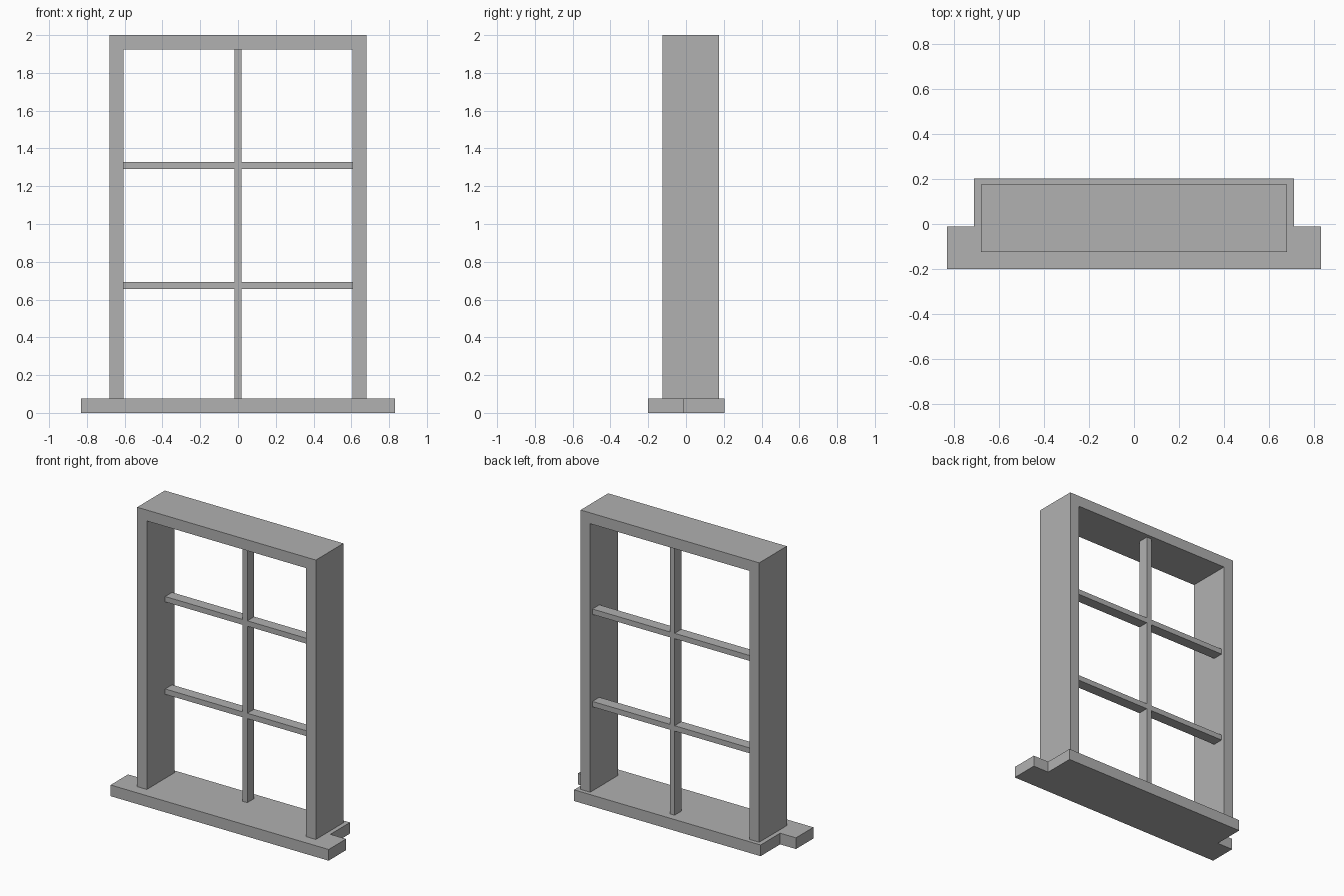
import bpy
import bmesh
from mathutils import Vector

if "Cube" in bpy.data.objects:
    bpy.data.objects.remove(bpy.data.objects["Cube"])

# One plain grey for the whole window
grey = bpy.data.materials.new("plain_grey")
grey.use_nodes = True
colour = (0.44, 0.44, 0.44, 1)
grey.diffuse_color = colour
grey.node_tree.nodes["Principled BSDF"].inputs["Base Color"].default_value = colour

SILL_TOP = 0.077
INNER = 0.607


def extrude_profile(name, points, direction):
    """Make a solid by extruding a closed flat outline."""
    bm = bmesh.new()
    face = bm.faces.new([bm.verts.new(p) for p in points])
    result = bmesh.ops.extrude_face_region(bm, geom=[face], use_keep_orig=True)
    moved = [g for g in result["geom"] if isinstance(g, bmesh.types.BMVert)]
    bmesh.ops.translate(bm, verts=moved, vec=Vector(direction))
    bmesh.ops.recalc_face_normals(bm, faces=bm.faces)
    mesh = bpy.data.meshes.new(name)
    bm.to_mesh(mesh)
    bm.free()
    mesh.materials.append(grey)
    obj = bpy.data.objects.new(name, mesh)
    bpy.context.collection.objects.link(obj)
    return obj


def mirrored(half):
    """Complete a right-hand outline with its mirror image."""
    return half + [(-x, v) for x, v in reversed(half)]


def bar(name, x0, x1, z0, z1):
    """Glazing bar set towards the back of the frame."""
    front, back = 0.075, 0.15
    outline = [(x0, front, z0), (x1, front, z0), (x1, front, z1), (x0, front, z1)]
    return extrude_profile(name, outline, (0, back - front, 0))


# Sill with side horns at the front
sill = mirrored([(0.83, -0.2), (0.83, -0.01), (0.71, -0.01), (0.71, 0.203)])
extrude_profile("sill", [(x, y, 0) for x, y in sill], (0, 0, SILL_TOP))

# Frame: two jambs and the head in one piece
frame = mirrored([(INNER, 1.925), (INNER, SILL_TOP), (0.68, SILL_TOP), (0.68, 2)])
extrude_profile("frame", [(x, -0.125, z) for x, z in frame], (0, 0.3, 0))

# Glazing bars
HALF = 0.0185
bar("upright_glazing_bar", -HALF, HALF, SILL_TOP, 1.925)
for level, z in (("lower", 0.674), ("upper", 1.31)):
    bar(level + "_left_glazing_bar", HALF, INNER, z - HALF, z + HALF)
    bar(level + "_right_glazing_bar", -INNER, -HALF, z - HALF, z + HALF)
